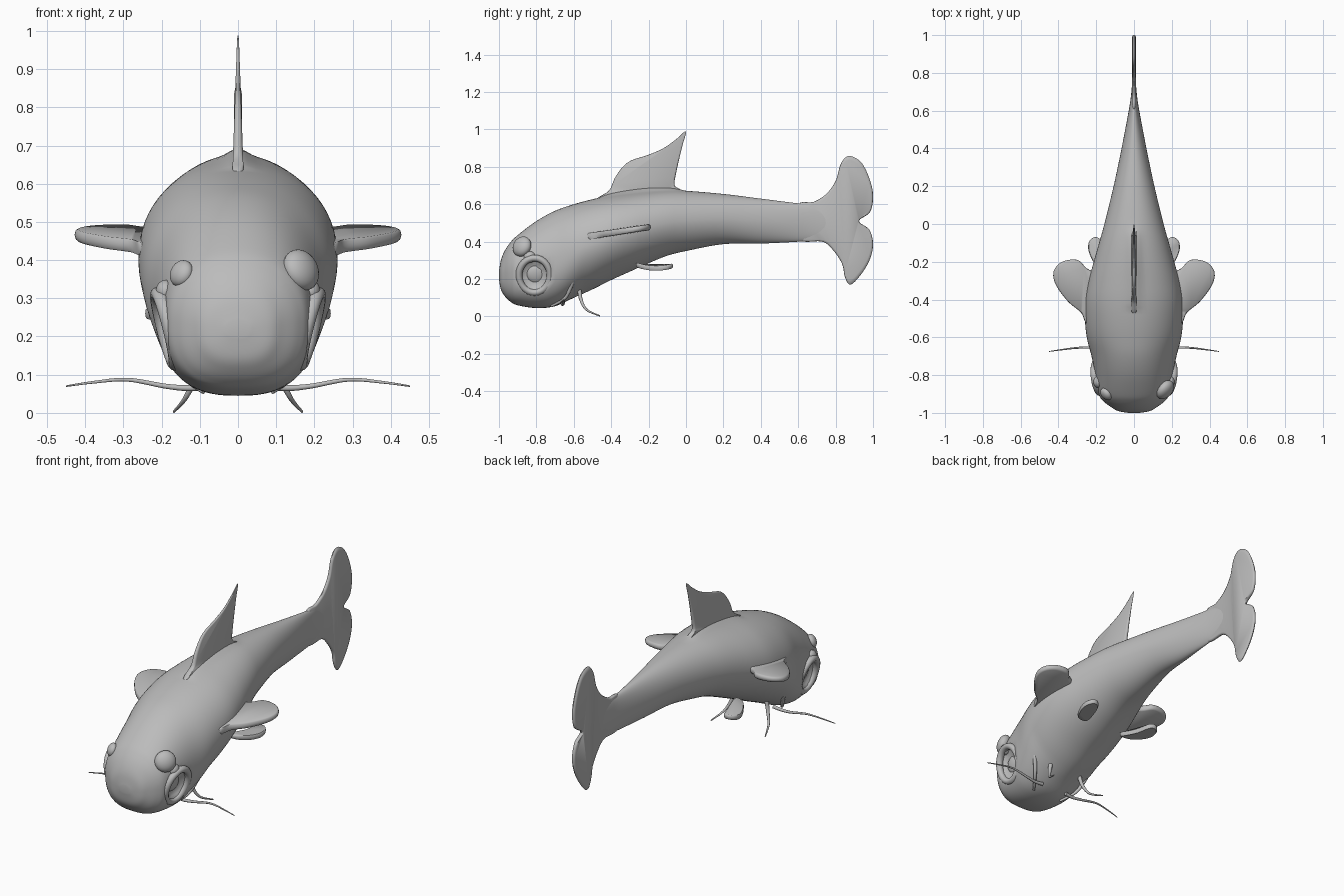
import bpy, bmesh, math
from mathutils import Vector, Matrix

cube = bpy.data.objects.get("Cube")
if cube:
    bpy.data.objects.remove(cube)

grey = bpy.data.materials.new("plain grey")
grey.use_nodes = True
colour = (0.5, 0.5, 0.5, 1)
grey.diffuse_color = colour
grey.node_tree.nodes["Principled BSDF"].inputs["Base Color"].default_value = colour


def smooth_path(points, steps, closed=False):
    """Catmull-Rom curve through points of any dimension."""
    pts = [Vector(p) for p in points]
    n = len(pts)
    pick = (lambda i: pts[i % n]) if closed else (lambda i: pts[max(0, min(n - 1, i))])
    out = []
    for i in range(n if closed else n - 1):
        a, b, c, d = (pick(i + k) for k in (-1, 0, 1, 2))
        for s in range(steps):
            t = s / steps
            out.append(b + (c - a) * (t / 2) + (a * 2 - b * 5 + c * 4 - d) * (t * t / 2)
                       + (b * 3 - a - c * 3 + d) * (t ** 3 / 2))
    if not closed:
        out.append(pts[-1])
    return out


def finish(name, bm, angle=50):
    bmesh.ops.recalc_face_normals(bm, faces=bm.faces)
    mesh = bpy.data.meshes.new(name)
    bm.to_mesh(mesh)
    bm.free()
    obj = bpy.data.objects.new(name, mesh)
    bpy.context.collection.objects.link(obj)
    mesh.materials.append(grey)
    bpy.ops.object.select_all(action='DESELECT')
    obj.select_set(True)
    bpy.context.view_layer.objects.active = obj
    bpy.ops.object.shade_smooth_by_angle(angle=math.radians(angle))
    return obj


def bridge(bm, rings):
    for a, b in zip(rings, rings[1:]):
        for i in range(len(a)):
            j = (i + 1) % len(a)
            bm.faces.new((a[i], a[j], b[j], b[i]))
    bm.faces.new(rings[0])
    bm.faces.new(rings[-1])


def fin(name, outline, thick, place):
    """Thin rounded plate from an outline, put into space by place(u, v, w)."""
    pts = smooth_path(outline, 5, True)
    mid = sum(pts, Vector((0, 0))) / len(pts)
    bm = bmesh.new()
    rings = []
    for scale, w in ((.93, -1), (.98, -.7), (1, 0), (.98, .7), (.93, 1)):
        ring = [mid + (p - mid) * scale for p in pts]
        rings.append([bm.verts.new(place(p.x, p.y, w * thick)) for p in ring])
    bridge(bm, rings)
    return finish(name, bm)


def tube(name, points, radius, tip):
    path = smooth_path(points, 6)
    bm = bmesh.new()
    rings = []
    for i, p in enumerate(path):
        ahead = path[min(i + 1, len(path) - 1)] - path[max(i - 1, 0)]
        turn = ahead.to_track_quat('Z', 'Y')
        r = radius + (tip - radius) * i / (len(path) - 1)
        rings.append([bm.verts.new(p + turn @ Vector((r * math.cos(a), r * math.sin(a), 0)))
                      for a in (k * math.tau / 10 for k in range(10))])
    bridge(bm, rings)
    return finish(name, bm)


def ellipsoid(name, centre, normal, radii):
    bm = bmesh.new()
    turn = Vector(normal).to_track_quat('Z', 'Y').to_matrix().to_4x4()
    bmesh.ops.create_uvsphere(bm, u_segments=28, v_segments=16, radius=1,
                              matrix=Matrix.Translation(centre) @ turn @ Matrix.Diagonal((*radii, 1)))
    return finish(name, bm)


# Body: sections along y as (y, top, bottom, half width)
sections = [
    (-1, .24, .2, .03), (-.99, .3, .145, .085), (-.97, .35, .11, .12), (-.94, .395, .08, .16),
    (-.9, .435, .06, .187), (-.8, .51, .045, .205), (-.7, .565, .055, .225), (-.6, .6, .1, .25),
    (-.5, .627, .145, .26), (-.4, .647, .195, .258), (-.3, .66, .24, .24), (-.2, .67, .285, .213),
    (-.1, .675, .325, .185), (0, .672, .35, .157), (.2, .655, .387, .108), (.4, .63, .39, .066),
    (.6, .605, .4, .028), (.68, .6, .41, .016), (.76, .58, .42, .009)]
CHEEK = Vector((-.81, .22))
bm = bmesh.new()
rings = []
for y, top, bottom, half in smooth_path(sections, 5):
    ring = []
    blend = max(0, min(1, (y + .75) / .2))
    for k in range(72):
        a = k * math.tau / 72
        c, s = math.cos(a), math.sin(a)
        n = 2.1 if s > 0 else 2.6 - .75 * blend
        x = half * math.copysign(abs(c) ** (2 / n), c)
        z = (top + bottom) / 2 + (top - bottom) / 2 * math.copysign(abs(s) ** (2 / n), s)
        # hollow cheek and raised dorsal root
        reach = (Vector((y, z)) - CHEEK).length
        if abs(x) > .08 and reach < .085:
            x -= math.copysign(.04 * (1 - (reach / .085) ** 4), x)
        if s > 0 and -.46 < y < -.02:
            z += .022 * math.exp(-(x / .03) ** 2) * math.sin((y + .46) / .44 * math.pi) ** .5
        ring.append(bm.verts.new((x, y, z)))
    rings.append(ring)
bridge(bm, rings)
finish("body", bm, 70)

# Dorsal and tail fins
dorsal = [(-.47, .62), (-.41, .675), (-.375, .75), (-.31, .825), (-.2, .865), (-.12, .9), (-.05, .95),
          (0, .99), (-.02, .91), (-.05, .78), (-.06, .7), (-.02, .66), (-.2, .62)]
fin("dorsal_fin", dorsal, .014, lambda u, v, w: (w * (1.05 - v) / .4, u, v))
tail = [(.6, .595), (.68, .612), (.75, .655), (.8, .725), (.825, .81), (.855, .852), (.89, .855),
        (.94, .82), (.98, .74), (1, .65), (.985, .56), (.925, .51), (.98, .465), (1, .39), (.985, .31),
        (.94, .23), (.88, .17), (.85, .21), (.835, .28), (.79, .35), (.73, .4), (.6, .415)]
fin("tail_fin", tail, .01, lambda u, v, w: (w, u, v))

pectoral = [(.18, -.55), (.25, -.53), (.28, -.47), (.35, -.41), (.415, -.32), (.425, -.25), (.38, -.2),
            (.3, -.19), (.25, -.235), (.17, -.3)]
pelvic = [(.12, -.26), (.18, -.25), (.235, -.16), (.24, -.1), (.21, -.07), (.175, -.085), (.15, -.15)]

for side, word in ((1, "left"), (-1, "right")):
    def at(x, y, z, side=side):
        return (side * x, y, z)

    # Paired fins
    fin(word + "_pectoral_fin", pectoral, .014,
        lambda u, v, w: at(u, v, .465 + .15 * (v + .28) + w * (1.5 - u)))
    fin(word + "_pelvic_fin", pelvic, .013,
        lambda u, v, w: at(u, v, .258 + 1.6 * (v + .16) ** 2 + w))

    # Barbels
    tube(word + "_long_barbel", [at(.08, -.66, .07), at(.13, -.66, .065), at(.19, -.655, .07),
                                 at(.29, -.655, .087), at(.38, -.665, .08), at(.45, -.675, .07)], .01, .002)
    tube(word + "_chin_barbel", [at(.1, -.57, .14), at(.115, -.56, .085), at(.14, -.53, .035),
                                 at(.168, -.46, .003)], .012, .003)

    # Gill edge
    tube(word + "_gill_edge", [at(.19, -.6, .22), at(.17, -.615, .16), at(.14, -.65, .095),
                               at(.09, -.72, .055)], .013, .006)

    # Cheek ring with an inner swelling
    bm = bmesh.new()
    ring = []
    for i in range(48):
        a = i * math.tau / 48
        y, z = CHEEK.x + .083 * math.cos(a), CHEEK.y + .092 * math.sin(a)
        mid = Vector((.186 + .25 * (z - CHEEK.y) + .1 * (y - CHEEK.x), y, z))
        out = Vector((0, math.cos(a), math.sin(a)))
        ring.append([bm.verts.new(at(*(mid + out * (.018 * math.cos(b)) + Vector((.02 * math.sin(b), 0, 0)))))
                     for b in (k * math.tau / 12 for k in range(12))])
    for i in range(48):
        a, b = ring[i], ring[(i + 1) % 48]
        for k in range(12):
            bm.faces.new((a[k], a[k - 1], b[k - 1], b[k]))
    finish(word + "_cheek_ring", bm)
    ellipsoid(word + "_cheek_swelling", at(.155, -.8, .225), at(1, 0, -.2), (.052, .05, .02))
    ellipsoid(word + "_cheek_knob", at(.19, -.835, .318), at(1, 0, 0), (.032, .03, .025))

# Eyes: the left one bulges, the right one is sunken
ellipsoid("left_eye", (.165, -.877, .374), (.7, -.6, .35), (.056, .056, .036))
ellipsoid("right_eye", (-.148, -.9, .365), (-.7, -.6, .35), (.036, .036, .024))
